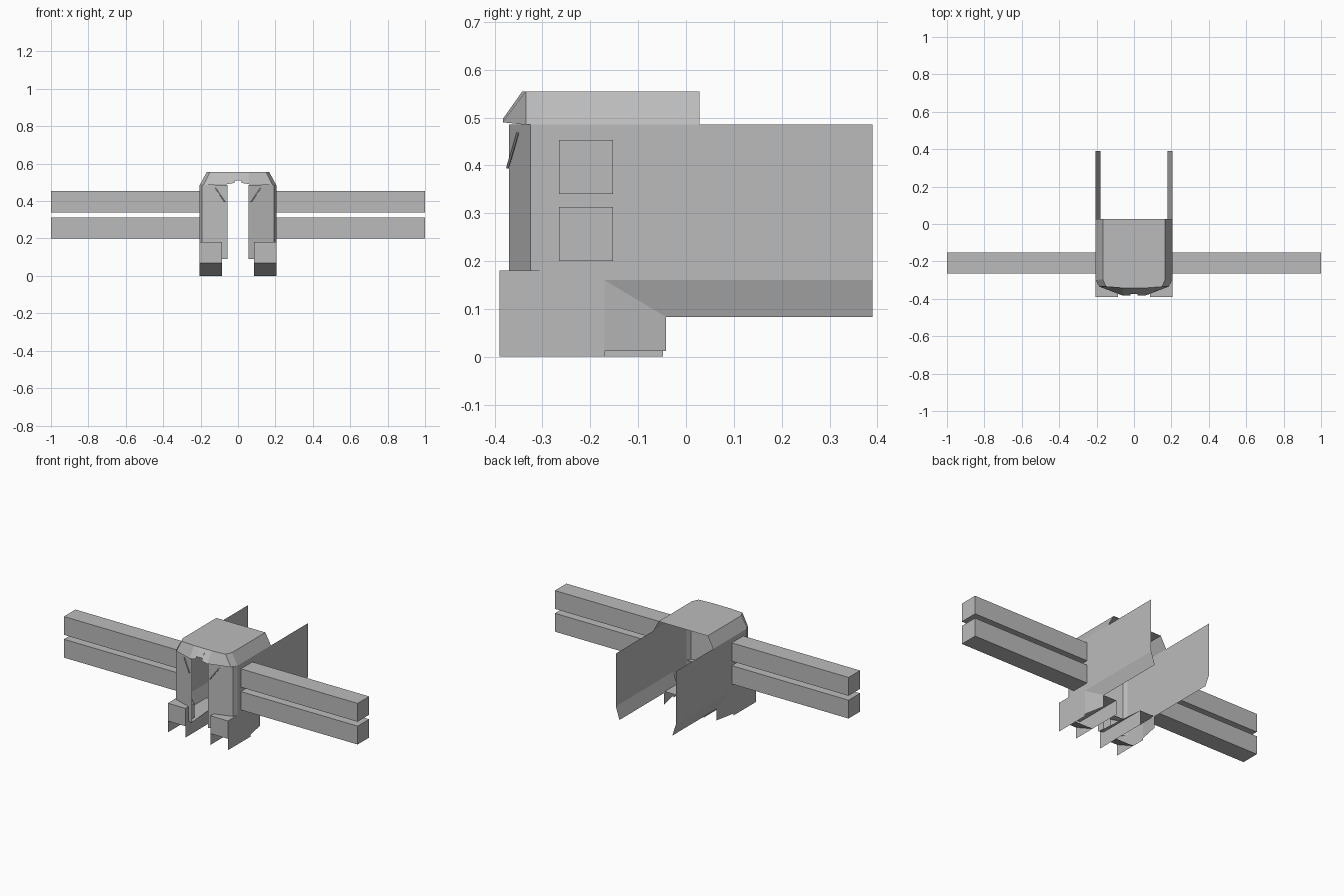
import bpy, bmesh
from mathutils import Vector

old = bpy.data.objects.get("Cube")
if old:
    bpy.data.objects.remove(old)

GREY = (0.5, 0.5, 0.5, 1)
paint = bpy.data.materials.new("plain grey")
paint.use_nodes = True
paint.diffuse_color = GREY
paint.node_tree.nodes["Principled BSDF"].inputs["Base Color"].default_value = GREY


def finish(name, bm):
    mesh = bpy.data.meshes.new(name)
    bm.to_mesh(mesh)
    bm.free()
    mesh.materials.append(paint)
    obj = bpy.data.objects.new(name, mesh)
    bpy.context.collection.objects.link(obj)
    return obj


def sheets(name, polygons, side=1):
    """Thin flat panels, reflected in x for the other side."""
    bm = bmesh.new()
    for poly in polygons:
        points = [(x * side, y, z) for x, y, z in poly]
        if side < 0:
            points.reverse()
        bm.faces.new([bm.verts.new(p) for p in points])
    bmesh.ops.remove_doubles(bm, verts=bm.verts, dist=0.0005)
    return finish(name, bm)


def strip(lower, upper):
    """Quads joining two point rows."""
    return [[lower[i], lower[i + 1], upper[i + 1], upper[i]]
            for i in range(len(lower) - 1)]


def upright(plan, low, high):
    return strip([(x, y, low) for x, y in plan], [(x, y, high) for x, y in plan])


def box(name, low, high, side):
    bm = bmesh.new()
    bmesh.ops.create_cube(bm, size=1)
    low, high = Vector(low), Vector(high)
    for v in bm.verts:
        v.co = (low + high) / 2 + v.co * (high - low)
        v.co.x *= side
    bmesh.ops.recalc_face_normals(bm, faces=bm.faces)
    return finish(name, bm)


def rod(name, start, end, radius, side):
    start, end = Vector(start), Vector(end)
    start.x *= side
    end.x *= side
    bm = bmesh.new()
    bmesh.ops.create_cone(bm, cap_ends=True, segments=6, radius1=radius,
                          radius2=radius, depth=(end - start).length)
    turn = (end - start).to_track_quat("Z", "Y")
    for v in bm.verts:
        v.co = turn @ v.co + (start + end) / 2
    return finish(name, bm)


W = 0.205       # half width of the body
EAVE = 0.485    # top of the walls
ROOF = 0.555
BACK = 0.39

for side, label in ((1, "left"), (-1, "right")):
    # Long side wall with an inward sloping skirt
    sheets(label + "_side_wall", [
        [(W, -0.3, 0.16), (W, BACK, 0.16), (W, BACK, EAVE), (W, -0.3, EAVE)],
        [(0.18, -0.17, 0.083), (0.18, BACK, 0.083), (W, BACK, 0.16), (W, -0.17, 0.16)],
    ], side)

    # Angled front panel and its corner
    sheets(label + "_front_panel",
           upright([(0.055, -0.37), (0.193, -0.325), (W, -0.3)], 0.09, EAVE), side)

    # Narrow floor beside the central opening
    sheets(label + "_floor", [[(0.06, -0.365, 0.09), (0.18, -0.32, 0.09),
                               (0.18, -0.05, 0.09), (0.085, -0.05, 0.09)]], side)

    # Foot: hollow housing with a raked lower front
    front, inner = -0.39, 0.085
    sheets(label + "_foot", upright([(W, front), (W, -0.17)], 0, 0.18) + [
        [(W, -0.17, 0.012), (0.18, -0.042, 0.012), (0.18, -0.042, 0.083), (W, -0.17, 0.163)],
        [(inner, front, 0.07), (W, front, 0.07), (W, front, 0.18), (inner, front, 0.18)],
        [(inner, front, 0.07), (inner, -0.25, 0), (W, -0.25, 0), (W, front, 0.07)],
        [(inner, front, 0.18), (W, front, 0.18), (W, -0.3, 0.18), (inner, -0.3, 0.18)],
        [(inner, front, 0), (inner, front, 0.18), (inner, -0.3, 0.18),
         (inner, -0.3, 0.09), (inner, -0.048, 0.09), (inner, -0.048, 0)],
    ], side)

    # Two stacked beams
    for place, z in (("lower", 0.2), ("upper", 0.34)):
        box(f"{label}_{place}_beam", (W, -0.265, z), (1, -0.153, z + 0.113), side)

    # Sloping roof edge
    sheets(label + "_roof_edge", [[(W, -0.3, EAVE), (W, 0.028, EAVE),
                                   (0.167, 0.028, ROOF), (0.167, -0.295, ROOF)]], side)

    # Faceted visor half, notched in the middle
    lower = [(0.02, -0.375, 0.51), (0.02, -0.383, 0.497), (0.06, -0.383, 0.49),
             (0.185, -0.335, EAVE), (W, -0.3, EAVE)]
    upper = [(0, -0.342, ROOF), (0.02, -0.342, ROOF), (0.06, -0.342, ROOF),
             (0.15, -0.335, ROOF), (0.167, -0.295, ROOF)]
    sheets(label + "_visor", strip(lower[1:], upper[1:]) +
           [[(0, -0.375, 0.51), lower[0], upper[1], upper[0]]], side)

    # Wiper
    rod(label + "_wiper", (0.07, -0.373, 0.395), (0.12, -0.352, 0.468), 0.003, side)

# Flat roof plate
half = [(0.167, 0.028), (0.167, -0.295), (0.15, -0.335), (0.06, -0.342)]
outline = half + [(-x, y) for x, y in reversed(half)]
sheets("roof", [[(x, y, ROOF) for x, y in reversed(outline)]])
